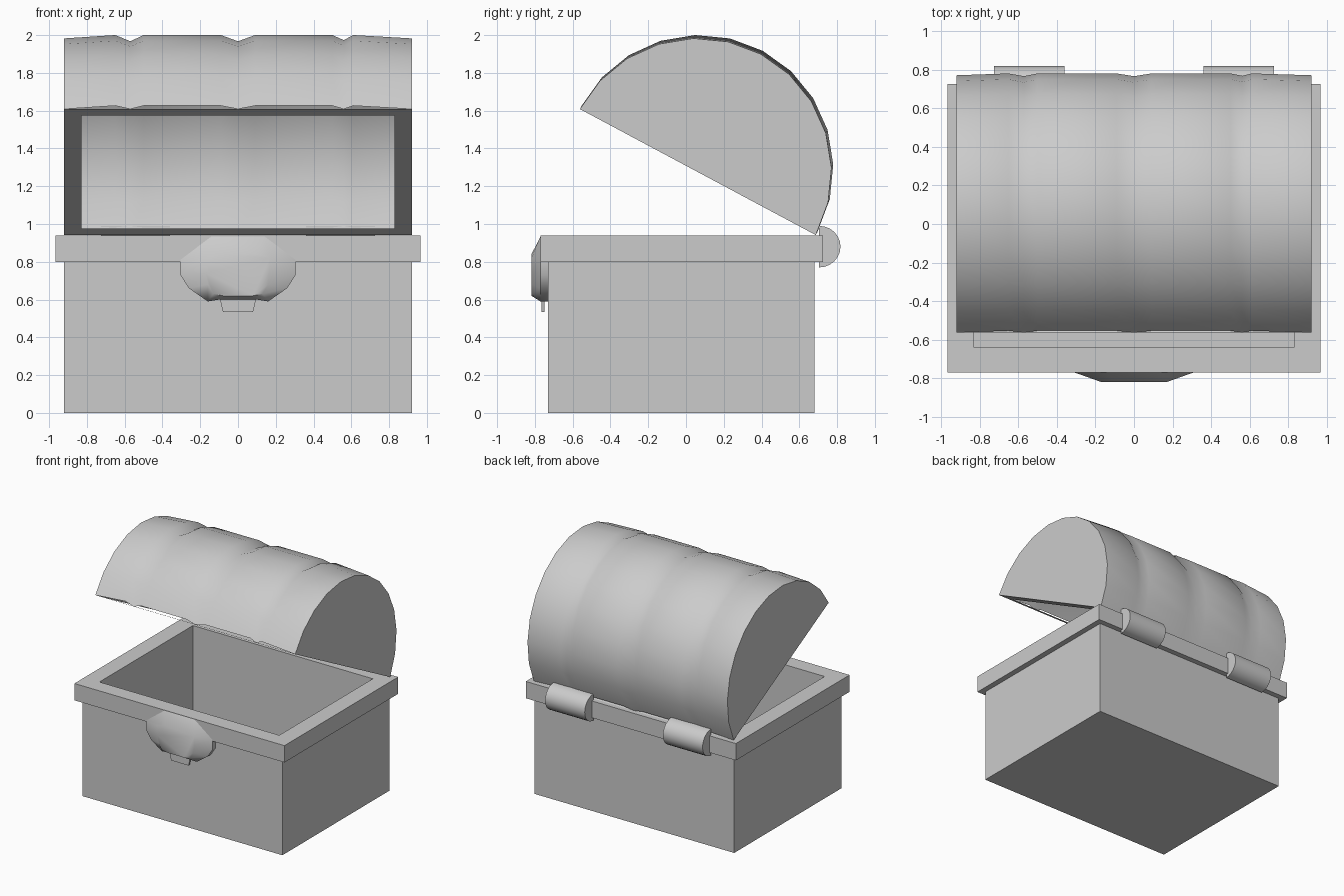
import bpy, bmesh, math
from mathutils import Vector

if "Cube" in bpy.data.objects:
    bpy.data.objects.remove(bpy.data.objects["Cube"])


def finish(name, bm, angle=None):
    bmesh.ops.recalc_face_normals(bm, faces=bm.faces[:])
    mesh = bpy.data.meshes.new(name)
    bm.to_mesh(mesh)
    bm.free()
    ob = bpy.data.objects.new(name, mesh)
    bpy.context.collection.objects.link(ob)
    if angle:
        bpy.ops.object.select_all(action='DESELECT')
        ob.select_set(True)
        bpy.context.view_layer.objects.active = ob
        bpy.ops.object.shade_smooth_by_angle(angle=math.radians(angle))
    return ob


def loft(bm, sections, closed=True, cap_start=True, cap_end=True):
    rings = [[bm.verts.new(p) for p in s] for s in sections]
    n = len(rings[0])
    for a, b in zip(rings, rings[1:]):
        for i in range(n if closed else n - 1):
            j = (i + 1) % n
            bm.faces.new((a[i], a[j], b[j], b[i]))
    if cap_start:
        bm.faces.new(rings[0])
    if cap_end:
        bm.faces.new(rings[-1])
    return rings


def rect(hx, y0, y1, z):
    return [(-hx, y0, z), (hx, y0, z), (hx, y1, z), (-hx, y1, z)]


# Box: outer walls, overhanging rim, then down the inside to the floor
bm = bmesh.new()
loft(bm, [rect(0.92, -0.73, 0.68, 0), rect(0.92, -0.73, 0.68, 0.80),
          rect(0.967, -0.77, 0.725, 0.80), rect(0.967, -0.77, 0.725, 0.94),
          rect(0.828, -0.64, 0.59, 0.94), rect(0.828, -0.64, 0.59, 0.08)])
finish("chest_box", bm)

# Lid: half-barrel, tilted open about its back edge
R, TILT = 0.708, math.radians(28.1)
CENTRE = Vector((0, 0.0625, 1.275))
BACK = Vector((0, math.cos(TILT), -math.sin(TILT)))
UP = Vector((0, math.sin(TILT), math.cos(TILT)))


def lid_point(x, s, h):
    return CENTRE + Vector((x, 0, 0)) + BACK * s + UP * h


def lid_section(x, lift, dip):
    pts = []
    for i in range(13):
        a = math.pi * i / 12
        pts.append(lid_point(x, R * math.cos(a), (R - dip) * math.sin(a) + lift))
    return pts


BANDS = [(-0.92, 0, 0), (-0.65, 0.02, 0), (-0.57, 0, 0.02), (-0.50, 0.02, 0),
         (-0.09, 0.02, 0), (0, 0, 0.02), (0.09, 0.02, 0),
         (0.50, 0.02, 0), (0.56, 0, 0.012), (0.61, 0.02, 0), (0.92, 0, 0)]
bm = bmesh.new()
loft(bm, [lid_section(*b) for b in BANDS], closed=False)
finish("lid_dome", bm, 70)

# Flat frame around the underside of the lid
bm = bmesh.new()
loft(bm, [[lid_point(sx * hx, ss * hs, 0) for sx, ss in
           ((-1, -1), (1, -1), (1, 1), (-1, 1))]
          for hx, hs in ((0.92, R), (0.828, 0.635))], cap_start=False, cap_end=False)
frame = finish("lid_frame", bm)
if frame.data.polygons[0].normal.dot(UP) > 0:
    frame.data.flip_normals()

# Clasp plate: bevelled shield on the front
def shield(half, y):
    return [(x, y, z) for x, z in half] + [(-x, y, z) for x, z in reversed(half)]


outline = [(0.14, 0.935), (0.305, 0.81), (0.305, 0.73), (0.26, 0.66), (0.16, 0.59), (0.10, 0.60)]
plateau = [(0.10, 0.84), (0.17, 0.82), (0.17, 0.74), (0.16, 0.68), (0.13, 0.63), (0.08, 0.62)]
bm = bmesh.new()
loft(bm, [shield(outline, -0.72), shield(outline, -0.77), shield(plateau, -0.818)])
finish("clasp_plate", bm, 50)

# Small tab hanging below the clasp
tab = [(0.10, 0.62), (0.08, 0.535)]
bm = bmesh.new()
loft(bm, [shield(tab, -0.765), shield(tab, -0.75)])
finish("clasp_tab", bm)

# Two half-round hinges on the back
for name, x0, x1 in (("hinge_left", -0.725, -0.36), ("hinge_right", 0.36, 0.725)):
    bm = bmesh.new()
    arc = [(0.705 + 0.113 * math.sin(math.pi * i / 12),
            0.88 + 0.11 * math.cos(math.pi * i / 12)) for i in range(13)]
    loft(bm, [[(x, y, z) for y, z in arc] for x in (x0, x1)])
    finish(name, bm, 40)
